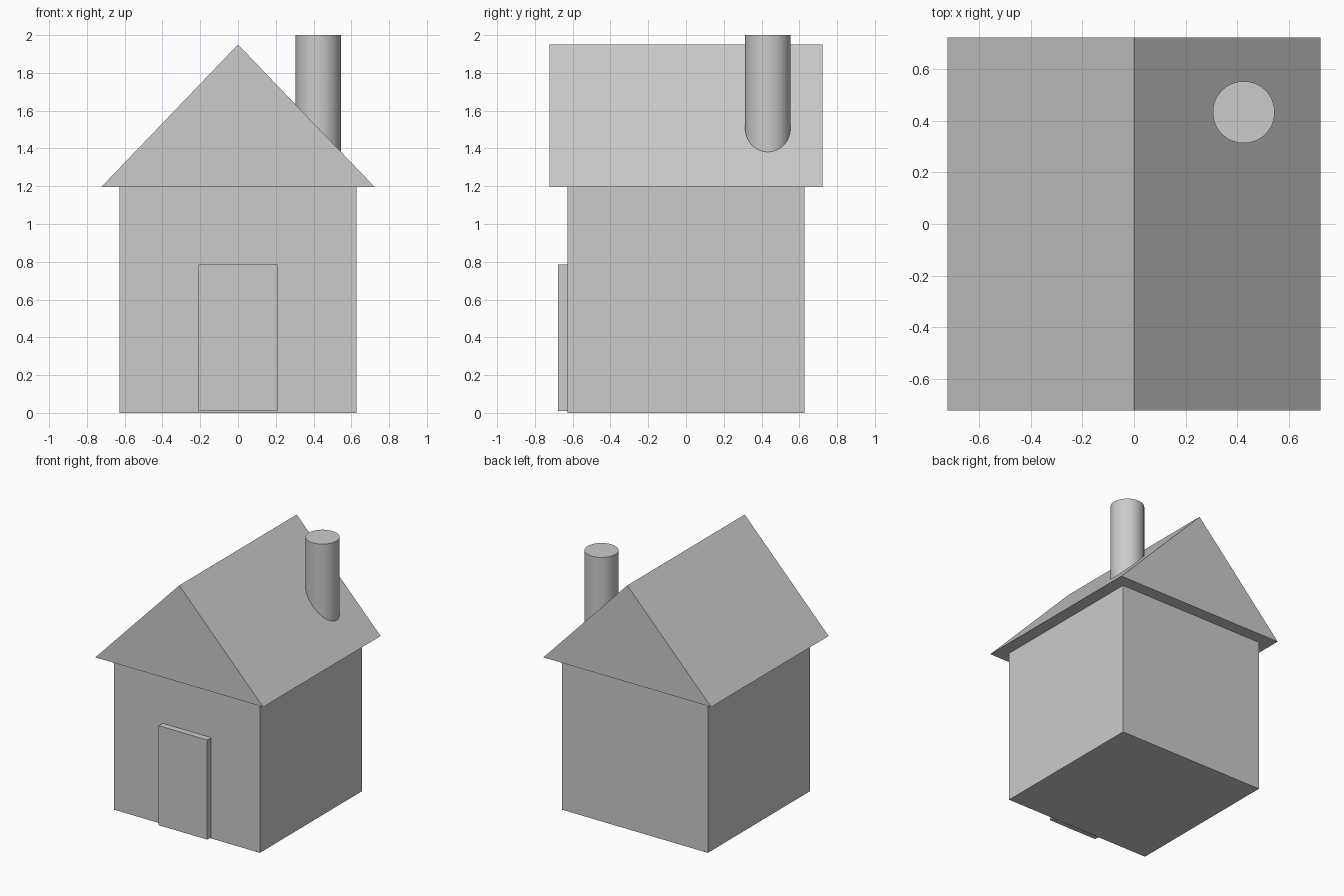
import bpy
from math import radians

if "Cube" in bpy.data.objects:
    bpy.data.objects.remove(bpy.data.objects["Cube"])


def mesh_object(name, verts, faces):
    mesh = bpy.data.meshes.new(name)
    mesh.from_pydata(verts, [], faces)
    obj = bpy.data.objects.new(name, mesh)
    bpy.context.collection.objects.link(obj)
    return obj


def box(name, lo, hi):
    bpy.ops.mesh.primitive_cube_add(size=1, location=[(a + b) / 2 for a, b in zip(lo, hi)])
    obj = bpy.context.object
    obj.name = name
    obj.scale = [b - a for a, b in zip(lo, hi)]
    bpy.ops.object.transform_apply(location=False, rotation=False, scale=True)
    return obj


WALL = 0.628   # half width of the walls
EAVE = 0.7225  # half width of the roof
EAVE_Z, RIDGE_Z = 1.197, 1.95

# Walls
box("walls", (-WALL, -WALL, 0), (WALL, WALL, EAVE_Z))

# Door slab, half sunk into the front wall
box("door", (-0.209, -0.677, 0.01), (0.209, -0.579, 0.785))

# Gable roof: triangular profile extruded front to back
profile = [(-EAVE, EAVE_Z), (EAVE, EAVE_Z), (0, RIDGE_Z)]
verts = [(x, y, z) for y in (-EAVE, EAVE) for x, z in profile]
mesh_object("roof", verts, [(0, 1, 2), (5, 4, 3), (0, 3, 4, 1), (1, 4, 5, 2), (2, 5, 3, 0)])

# Round chimney, its foot hidden inside the roof
foot_z, top_z = 1.25, 2.0
bpy.ops.mesh.primitive_cylinder_add(vertices=64, radius=0.12, depth=top_z - foot_z,
                                    location=(0.425, 0.433, (foot_z + top_z) / 2))
bpy.context.object.name = "chimney"
bpy.ops.object.shade_smooth_by_angle(angle=radians(30))
